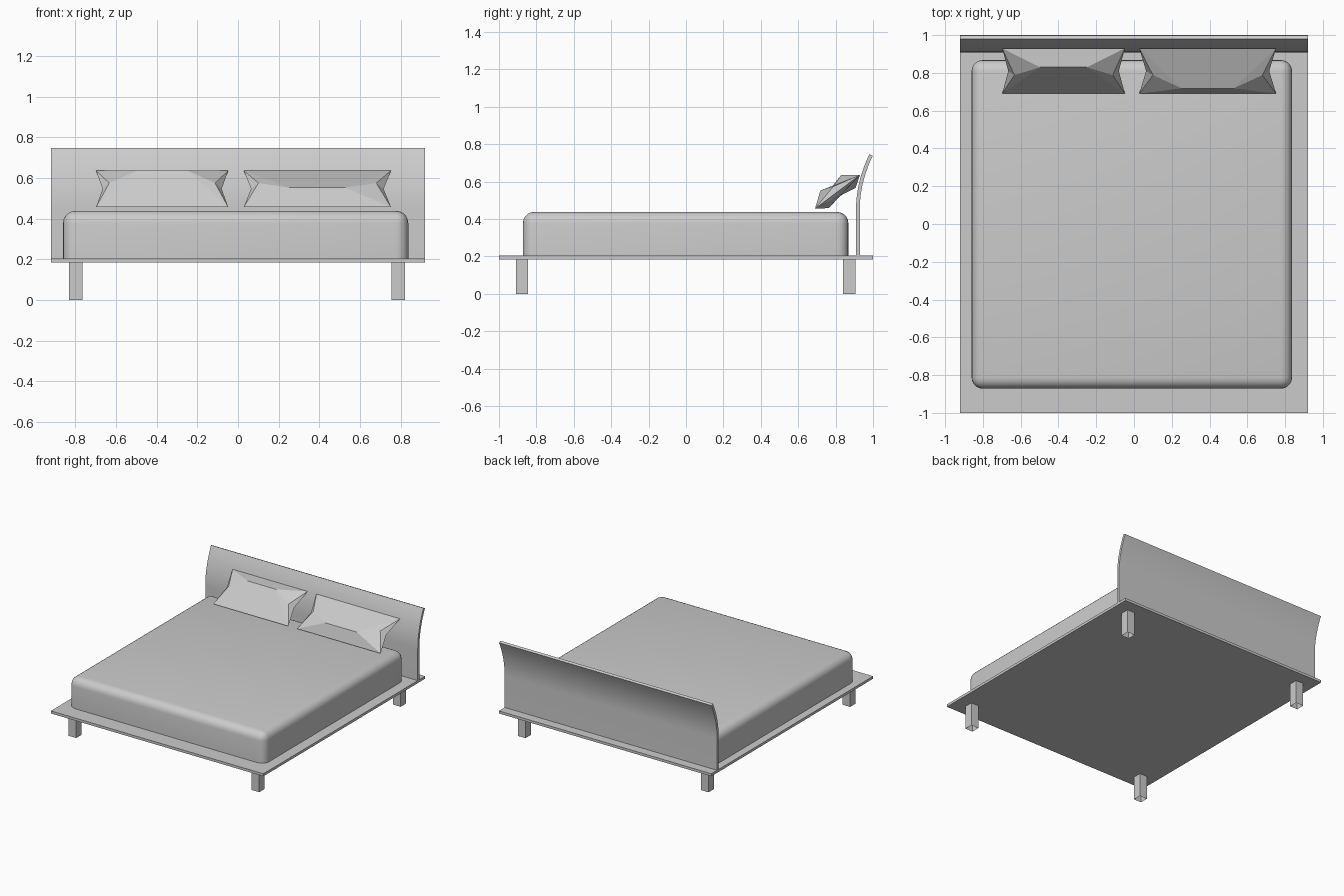
import bpy
import bmesh
from mathutils import Matrix, Vector

if "Cube" in bpy.data.objects:
    bpy.data.objects.remove(bpy.data.objects["Cube"], do_unlink=True)

grey = bpy.data.materials.new("plain grey")
grey.use_nodes = True
grey.diffuse_color = (0.6, 0.6, 0.6, 1)
grey.node_tree.nodes["Principled BSDF"].inputs["Base Color"].default_value = (0.6, 0.6, 0.6, 1)


def finish(name, bm, smooth=False):
    """Turn a bmesh into a named object with the shared material."""
    bmesh.ops.recalc_face_normals(bm, faces=bm.faces)
    mesh = bpy.data.meshes.new(name)
    bm.to_mesh(mesh)
    bm.free()
    mesh.materials.append(grey)
    obj = bpy.data.objects.new(name, mesh)
    bpy.context.collection.objects.link(obj)
    if smooth:
        bpy.ops.object.select_all(action="DESELECT")
        bpy.context.view_layer.objects.active = obj
        obj.select_set(True)
        bpy.ops.object.shade_smooth_by_angle(angle=0.6)
    return obj


def box(low, high):
    """Box between two opposite corners."""
    low, high = Vector(low), Vector(high)
    bm = bmesh.new()
    place = Matrix.Translation((low + high) / 2) @ Matrix.Diagonal((*(high - low), 1))
    bmesh.ops.create_cube(bm, size=1, matrix=place)
    return bm


# Platform
finish("platform", box((-0.92, -1, 0.185), (0.92, 1, 0.205)))

# Legs: square tubes, open at both ends
for side, x in (("right", -0.797), ("left", 0.788)):
    for end, y in (("front", -0.877), ("back", 0.873)):
        bm = box((x - 0.033, y - 0.033, 0), (x + 0.033, y + 0.033, 0.185))
        bm.normal_update()
        caps = [f for f in bm.faces if abs(f.normal.z) > 0.9]
        bmesh.ops.delete(bm, geom=caps, context="FACES_ONLY")
        finish(f"{end}_{side}_leg", bm)

# Mattress: top rim and upright corners rounded
bm = box((-0.86, -0.872, 0.205), (0.837, 0.868, 0.438))
rim = [e for e in bm.edges if max(v.co.z for v in e.verts) > 0.3]
bmesh.ops.bevel(bm, geom=rim, offset=0.06, segments=5, profile=0.5, affect="EDGES")
finish("mattress", bm, smooth=True)

# Headboard: upright slab whose top sweeps backwards
steps = 10
path = [Vector((0, 0.919, 0.205))]
for i in range(steps + 1):
    t = i / steps
    path.append(Vector((0, 0.919 + 0.07 * t * t, 0.45 + 0.292 * t)))
front, back = [], []
for i, p in enumerate(path):
    along = (path[min(i + 1, steps + 1)] - path[max(i - 1, 0)]).normalized()
    across = Vector((0, along.z, -along.y)) * 0.01
    front.append(p - across)
    back.append(p + across)
bm = bmesh.new()
ring_count = len(path)
rings = [[bm.verts.new((x, p.y, p.z)) for p in front + back[::-1]] for x in (-0.92, 0.92)]
n = 2 * ring_count
for i in range(n):
    j = (i + 1) % n
    bm.faces.new((rings[0][i], rings[0][j], rings[1][j], rings[1][i]))
for i in range(ring_count - 1):
    for ring in rings:
        bm.faces.new((ring[i], ring[i + 1], ring[n - 2 - i], ring[n - 1 - i]))
finish("headboard", bm, smooth=True)


# Pillows: faceted, pinched ends, off-centre ridge on each side
def pillow(name, centre_x, half, flip):
    bm = bmesh.new()
    turn = -1 if flip else 1

    def point(u, v, height):
        u, v = u * turn, v * turn
        return bm.verts.new((centre_x + u * half,
                             0.81 + 0.8 * v - 0.6 * height,
                             0.546 + 0.6 * v + 0.8 * height))

    low = [point(s, -0.15, 0) for s in (-1, 1)]
    high = [point(s, 0.15, 0) for s in (-1, 1)]
    waist = [point(s * 0.9, 0, 0) for s in (-1, 1)]
    for ridge_v, ridge_h, end_h in ((-0.07, 0.06, 0.036), (-0.09, -0.042, -0.025)):
        ridge = [point(s * 0.38, ridge_v, ridge_h) for s in (-1, 1)]
        ends = [point(s * 0.8, 0, end_h) for s in (-1, 1)]
        bm.faces.new((low[0], low[1], ridge[1], ridge[0]))
        bm.faces.new((ridge[0], ridge[1], high[1], high[0]))
        for a, b, w, r, e in zip(low, high, waist, ridge, ends):
            bm.faces.new((a, r, e))
            bm.faces.new((e, r, b))
            bm.faces.new((a, e, w))
            bm.faces.new((e, b, w))
    finish(name, bm)


pillow("right_pillow", -0.373, 0.325, True)
pillow("left_pillow", 0.39, 0.362, False)
